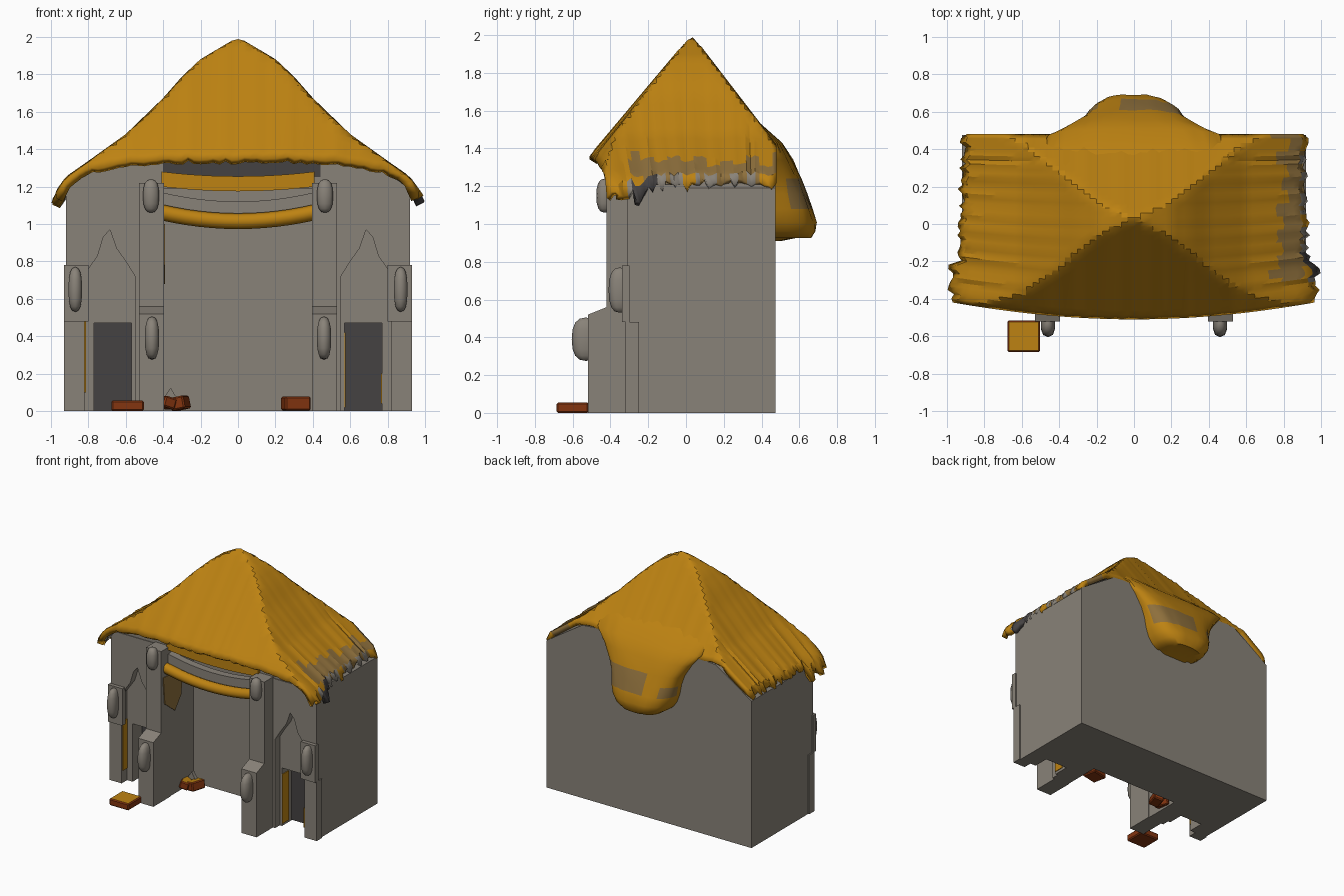
import bpy, bmesh, math, random

random.seed(4)
cube = bpy.data.objects.get("Cube")
if cube:
    bpy.data.objects.remove(cube)


def material(name, rgb):
    m = bpy.data.materials.new(name)
    m.use_nodes = True
    m.diffuse_color = (*rgb, 1)
    m.node_tree.nodes["Principled BSDF"].inputs["Base Color"].default_value = (*rgb, 1)
    return m


STONE = material("warm grey plaster", (0.25, 0.225, 0.19))
THATCH = material("golden thatch", (0.51, 0.225, 0.006))
WORN = material("worn thatch", (0.27, 0.16, 0.045))
DARK = material("dark shadow grey", (0.06, 0.055, 0.055))
BRICK = material("red brown brick", (0.23, 0.035, 0.005))


def finish(name, bm, mats, smooth=None):
    bmesh.ops.recalc_face_normals(bm, faces=bm.faces)
    mesh = bpy.data.meshes.new(name)
    bm.to_mesh(mesh)
    bm.free()
    ob = bpy.data.objects.new(name, mesh)
    bpy.context.collection.objects.link(ob)
    for m in mats:
        mesh.materials.append(m)
    if smooth:
        bpy.ops.object.select_all(action='DESELECT')
        ob.select_set(True)
        bpy.context.view_layer.objects.active = ob
        bpy.ops.object.shade_smooth_by_angle(angle=math.radians(smooth))
    return ob


def prism(name, pts, a, b, mat=STONE, axis='y'):
    """Extrude a profile: (x, z) along y, or (y, z) along x."""
    bm = bmesh.new()
    place = (lambda p, d: (p[0], d, p[1])) if axis == 'y' else (lambda p, d: (d, p[0], p[1]))
    lo, hi = ([bm.verts.new(place(p, d)) for p in pts] for d in (a, b))
    bm.faces.new(lo)
    bm.faces.new(hi[::-1])
    for i in range(len(pts)):
        j = (i + 1) % len(pts)
        bm.faces.new((lo[i], hi[i], hi[j], lo[j]))
    return finish(name, bm, [mat])


def box(name, x0, x1, y0, y1, z0, z1, mat=STONE):
    return prism(name, [(x0, z0), (x1, z0), (x1, z1), (x0, z1)], y0, y1, mat)


def knob(name, loc, size):
    """A blunt boulder: a sphere squared off toward a rounded block."""
    bm = bmesh.new()
    bmesh.ops.create_uvsphere(bm, u_segments=10, v_segments=8, radius=1)
    for v in bm.verts:
        v.co = [l + s * math.copysign(abs(c) ** 0.8, c) for l, s, c in zip(loc, size, v.co)]
    return finish(name, bm, [STONE], 50)


def lerp_table(table, t):
    for (a, za), (b, zb) in zip(table, table[1:]):
        if t <= b:
            return za + (zb - za) * (t - a) / (b - a)
    return table[-1][1]


# Main block and attic, shaped to sit under the roof
crown = [(0.92, 1.19), (0.8, 1.27), (0.6, 1.4), (0.5, 1.41)]
top = crown + [(-x, z) for x, z in reversed(crown)]
prism("main_block", [(-0.92, 0), (0.92, 0)] + top, 0, 0.475)
prism("attic", top, -0.305, 0)
box("attic_shadow_strip", -0.4, 0.44, -0.312, -0.305, 1.25, 1.36, DARK)

# Side wings with arched niches and doorways
arch = [(0.55, 0), (0.55, 0.72), (0.6, 0.8), (0.65, 0.87), (0.685, 0.97),
        (0.72, 0.93), (0.75, 0.83), (0.82, 0.73), (0.82, 0)]
door = [(0.57, 0), (0.57, 0.47), (0.77, 0.47), (0.77, 0)]
pillar = [(-0.3, 0), (-0.52, 0), (-0.52, 0.52), (-0.42, 0.56), (-0.42, 1.22), (-0.3, 1.22)]
for s, side in ((1, "left"), (-1, "right")):
    def outline(opening):
        pts = [(0.4, 0)] + opening + [(0.92, 0), (0.92, 1.21), (0.4, 1.21)]
        return [(s * x, z) for x, z in pts]
    prism(side + "_niche_wall", outline(arch), -0.31, -0.25)
    prism(side + "_door_wall", outline(door), -0.25, 0)
    xs = sorted((s * 0.57, s * 0.77))
    box(side + "_door_backing", *xs, -0.12, 0, 0, 0.47)
    box(side + "_door_panel", *xs, -0.128, -0.12, 0.004, 0.47, DARK)
    # Stepped pillar and outer buttress with knobs
    prism(side + "_pillar", pillar, s * 0.395, s * 0.53, axis='x')
    box(side + "_buttress", *sorted((s * 0.8, s * 0.93)), -0.34, -0.3, 0.48, 0.78)
    box(side + "_buttress_foot", *sorted((s * 0.82, s * 0.93)), -0.32, -0.25, 0, 0.48)
    knob(side + "_upper_knob", (s * 0.465, -0.43, 1.15), (0.045, 0.045, 0.09))
    knob(side + "_lower_knob", (s * 0.46, -0.53, 0.39), (0.04, 0.075, 0.115))
    knob(side + "_buttress_knob", (s * 0.87, -0.35, 0.65), (0.038, 0.06, 0.12))

# Straw-coloured stains on the door jambs and the recess wall
box("left_door_side_strip", 0.57, 0.576, -0.25, -0.17, 0.02, 0.42, THATCH)
box("left_door_jamb_stain", 0.764, 0.77, -0.25, -0.19, 0.04, 0.2, THATCH)
box("right_niche_side_strip", -0.82, -0.814, -0.31, -0.25, 0.1, 0.5, THATCH)
prism("recess_worn_patch", [(-0.4, 1.0), (-0.15, 0.98), (-0.17, 0.78), (-0.25, 0.68), (-0.38, 0.78)],
      -0.396, -0.389, WORN, 'x')


# Sagging cloth, fringe and roll between the pillars
def swag(name, z_top, z_end, z_mid, y0, y1, mat):
    n = 12
    low = [(-0.41 + 0.82 * i / n, z_mid + (z_end - z_mid) * (2 * i / n - 1) ** 2) for i in range(n + 1)]
    high = [(x, z + z_top) for x, z in reversed(low)]
    prism(name, low + high, y0, y1, mat)


swag("thatch_fringe", 0.08, 1.2, 1.175, -0.33, -0.29, THATCH)
swag("hanging_cloth", 0.08, 1.09, 1.04, -0.33, -0.27, STONE)
curve = bpy.data.curves.new("hanging_roll", 'CURVE')
curve.dimensions = '3D'
curve.bevel_depth = 0.042
curve.bevel_resolution = 2
curve.use_fill_caps = True
line = curve.splines.new('POLY')
line.points.add(12)
for i, p in enumerate(line.points):
    u = i / 6 - 1
    p.co = (0.42 * u, -0.35, 1.015 + 0.05 * u * u, 1)
curve.materials.append(THATCH)
bpy.context.collection.objects.link(bpy.data.objects.new("hanging_roll", curve))

# Thatched roof: four slopes with a bowed front eave and ragged sides
RIDGE = [(0, 2), (0.2, 1.88), (0.3, 1.785), (0.4, 1.67), (0.6, 1.475), (0.8, 1.33), (0.92, 1.245), (1, 1.14)]
NX, NY = 56, 40
bm = bmesh.new()
grid = []
edges = []
for j in range(NY + 1):
    v = j / NY
    edges.append([(0.985 if v < 0.25 else 0.94 - 0.02 * v) + random.uniform(-0.025, 0.015) for _ in range(2)])
column = [random.uniform(-0.006, 0.006) for _ in range(NX + 1)]
for j in range(NY + 1):
    v = j / NY
    streak = random.uniform(-0.009, 0.009)
    row = []
    for i in range(NX + 1):
        u = 2 * i / NX - 1
        ragged = edges[j][u > 0] - 0.94
        x = u * 0.94 + (ragged * u ** 4) * (1 if u > 0 else -1)
        front = -0.51 + 0.09 * u * u
        y = front + (0.48 - front) * v
        side = lerp_table(RIDGE, abs(x))
        fall = max(0, 0.03 - y) / (0.54 - 0.09 * u * u)
        z_front = 2 - 0.64 * fall - 0.13 * fall * u ** 4
        z_back = 2 - 1.3 * max(0, y - 0.03)
        z = min(side + streak * abs(u), z_front + column[i], z_back + column[i])
        if j == 0:
            z -= random.uniform(0, 0.015)
        if i in (0, NX):
            z -= random.uniform(0, 0.045)
        row.append(bm.verts.new((x, y, z)))
    grid.append(row)
for j in range(NY):
    if j % 3 == 0:
        patch = random.uniform(0.7, 0.84)
        scrap = random.choice((0, 0, 2, 2, 3))
    for i in range(NX):
        f = bm.faces.new((grid[j][i], grid[j][i + 1], grid[j + 1][i + 1], grid[j + 1][i]))
        c = f.calc_center_median()
        # Worn band along the left eave, with bare scraps at its edge
        if c.y > -0.3 and patch < c.x < 0.9:
            f.material_index = 1
        elif c.y > -0.3 and i == NX - 1:
            f.material_index = scrap
roof = finish("thatched_roof", bm, [THATCH, WORN, STONE, DARK], 25)
if roof.data.polygons[0].normal.z < 0:
    roof.data.flip_normals()
mod = roof.modifiers.new("thickness", 'SOLIDIFY')
mod.thickness = 0.045
mod.offset = -1
mod.material_offset = 2

# Rounded thatch apron hanging over the back wall: rows of z, y, half width
rows = [(1.56, 0.36, 0.5), (1.43, 0.51, 0.47), (1.34, 0.565, 0.39), (1.24, 0.61, 0.325), (1.16, 0.64, 0.295),
        (1.08, 0.67, 0.28), (1.01, 0.69, 0.255), (0.96, 0.685, 0.22), (0.925, 0.66, 0.17), (0.93, 0.6, 0.14),
        (0.91, 0.5, 0.1)]
bm = bmesh.new()
loops = []
for z, y, w in rows:
    base = min(0.45, y - 0.04)
    loop = []
    for k in range(21):
        a = math.pi * k / 20
        c = math.copysign(abs(math.cos(a)) ** 0.75, math.cos(a))
        depth = max(0, math.sin(a)) ** 0.6
        loop.append(bm.verts.new((w * c, base + (y - base) * depth + random.uniform(-0.005, 0.005), z)))
    loops.append(loop)
for r in range(len(loops) - 1):
    for k in range(20):
        f = bm.faces.new((loops[r][k], loops[r][k + 1], loops[r + 1][k + 1], loops[r + 1][k]))
        # Worn blotches: a broad one on the left, a small one on the right
        if (r in (3, 4) and 2 <= k <= 10) or (r == 4 and 14 <= k <= 18):
            f.material_index = 1
bm.faces.new(loops[-1])
finish("back_thatch_apron", bm, [THATCH, WORN], 50)


# Loose bricks with straw on top
def brick(name, loc, size, turn, tilt=0):
    bm = bmesh.new()
    bmesh.ops.create_cube(bm, size=1)
    bmesh.ops.scale(bm, vec=size, verts=bm.verts)
    bmesh.ops.bevel(bm, geom=bm.edges[:], offset=0.008, affect='EDGES')
    bm.normal_update()
    for f in bm.faces:
        f.material_index = int(f.normal.z > 0.9)
    ob = finish(name, bm, [BRICK, THATCH])
    ob.location = loc
    ob.rotation_euler = (0, tilt, turn)


brick("front_brick", (-0.59, -0.6, 0.028), (0.175, 0.17, 0.055), 0)
brick("recess_brick_a", (-0.385, -0.12, 0.045), (0.07, 0.12, 0.06), 0.4, 0.3)
brick("recess_brick_b", (-0.31, -0.1, 0.042), (0.08, 0.12, 0.07), -0.3, -0.2)
brick("recess_brick_c", (0.31, -0.1, 0.04), (0.14, 0.12, 0.075), 0.2)
prism("recess_shard", [(-0.41, 0.05), (-0.31, 0.05), (-0.34, 0.09), (-0.36, 0.125)], -0.08, -0.05)
